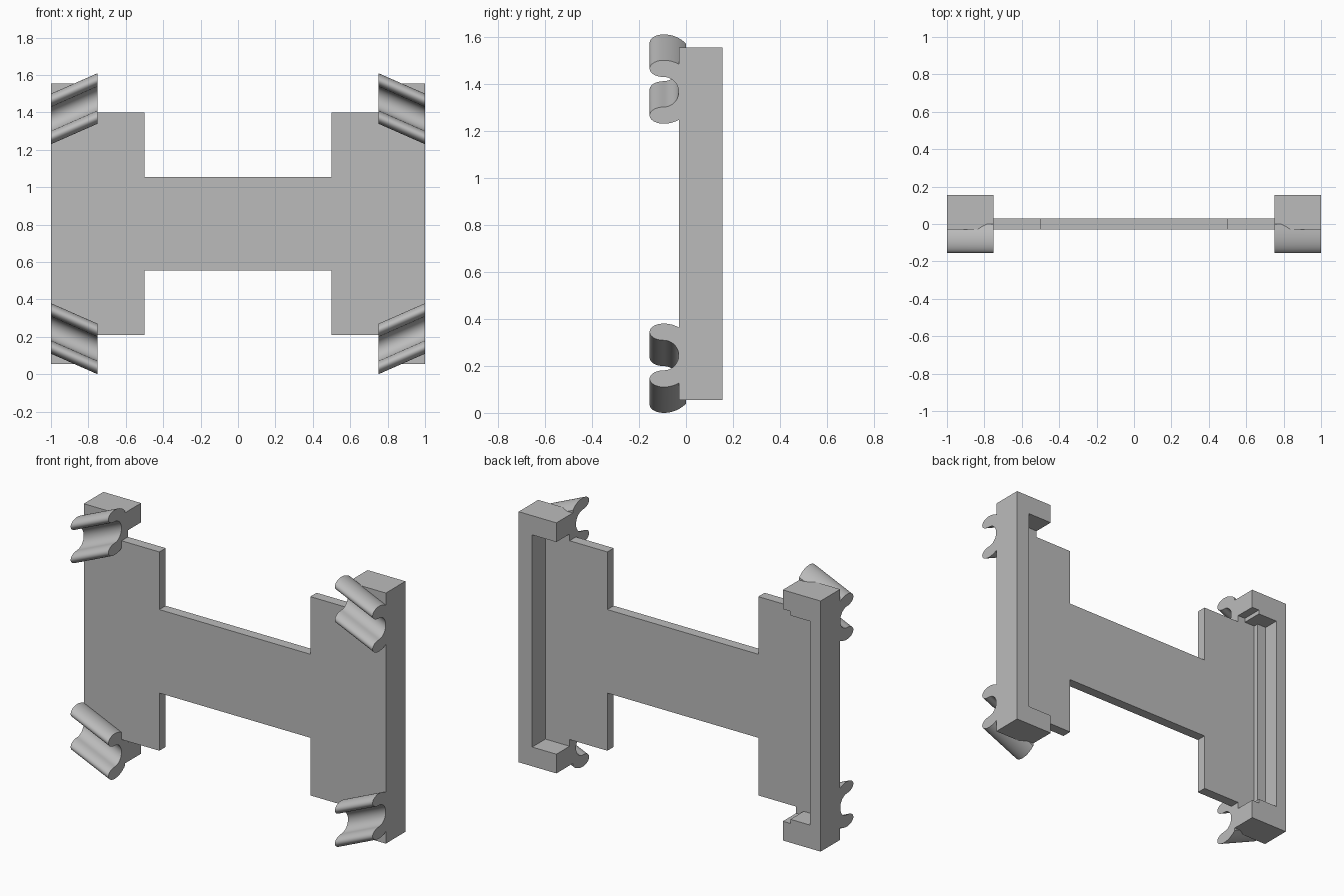
import bpy, bmesh, math

old = bpy.data.objects.get("Cube")
if old:
    bpy.data.objects.remove(old, do_unlink=True)

grey = bpy.data.materials.new("plain_grey")
grey.use_nodes = True
colour = (0.5, 0.5, 0.5, 1)
grey.diffuse_color = colour
grey.node_tree.nodes["Principled BSDF"].inputs["Base Color"].default_value = colour

MID = 0.805      # height of the horizontal symmetry plane
HALF = 0.75      # half height of the end brackets
FRONT, BACK, RIM = -0.03, 0.03, 0.155


def loft(name, start, end):
    """Solid between two matching closed outlines."""
    bm = bmesh.new()
    a = [bm.verts.new(p) for p in start]
    b = [bm.verts.new(p) for p in end]
    bm.faces.new(a)
    bm.faces.new(b)
    n = len(a)
    for i in range(n):
        j = (i + 1) % n
        bm.faces.new((a[i], a[j], b[j], b[i]))
    bmesh.ops.recalc_face_normals(bm, faces=bm.faces)
    mesh = bpy.data.meshes.new(name)
    bm.to_mesh(mesh)
    bm.free()
    mesh.materials.append(grey)
    obj = bpy.data.objects.new(name, mesh)
    bpy.context.collection.objects.link(obj)
    return obj


def slab(name, outline, y0, y1):
    """Extrude an outline of (x, height from the middle) along y."""
    return loft(name, [(x, y0, MID + h) for x, h in outline],
                [(x, y1, MID + h) for x, h in outline])


def both_halves(upper):
    """Complete an outline by mirroring its upper half downwards."""
    return upper + [(x, -h) for x, h in reversed(upper)]


def apply_modifier(obj, kind, **settings):
    mod = obj.modifiers.new(kind.title(), kind)
    for key, value in settings.items():
        setattr(mod, key, value)
    bpy.context.view_layer.objects.active = obj
    bpy.ops.object.modifier_apply(modifier=mod.name)


# H-shaped plate, with full-height strips behind the clips
side = [(0.5, 0.25), (0.5, 0.595), (0.75, 0.595), (0.75, HALF), (1, HALF)]
upper = [(-x, h) for x, h in reversed(side)] + side
plate = slab("main_plate", both_halves(upper), FRONT, BACK)

# C-shaped brackets on the back, open towards the centre
left_rim = [(0.91, 0.635), (0.75, 0.635), (0.75, HALF), (1, HALF)]
right_rim = [(-0.93, 0.61), (-0.8, 0.61), (-0.8, 0.635), (-0.75, 0.635),
             (-0.75, HALF), (-1, HALF)]
ledge = [(-0.94, 0.62), (-0.87, 0.62)]
parts = [
    slab("left_bracket", both_halves(left_rim), 0, RIM),
    slab("right_bracket", both_halves(right_rim), 0, RIM),
    slab("right_ledge", both_halves(ledge), 0, 0.06),
]
for part in parts:
    apply_modifier(plate, "BOOLEAN", operation="UNION", solver="EXACT", object=part)
    bpy.data.objects.remove(part, do_unlink=True)
apply_modifier(plate, "DECIMATE", decimate_type="DISSOLVE", angle_limit=math.radians(1))


def arc(cy, ch, ry, rh, first, last, steps=14):
    """Points (y, height) on an elliptical arc, angles in degrees from +y."""
    points = []
    for i in range(steps + 1):
        t = math.radians(first + (last - first) * i / steps)
        points.append((cy + ry * math.cos(t), ch + rh * math.sin(t)))
    return points


# Clip section: round socket between two blunt arms, closed inside the plate
AXIS, HOLE, OUTER = -0.095, 0.064, 0.135
ARM = (OUTER - HOLE) / 2
root = math.degrees(math.acos(-AXIS / OUTER))
section = (
    arc(AXIS, 0, OUTER, OUTER, root, 90)
    + arc(AXIS, HOLE + ARM, 0.06, ARM, 90, 270)[1:]
    + arc(AXIS, 0, HOLE, HOLE, 90, -90, 24)[1:]
    + arc(AXIS, -HOLE - ARM, 0.06, ARM, 90, 270)[1:]
    + arc(AXIS, 0, OUTER, OUTER, -90, -root)[1:]
)

# Four slanted clips, one at each corner
for sx, side_name in ((1, "left"), (-1, "right")):
    for sz, level in ((1, "upper"), (-1, "lower")):
        ends = [[(sx * x, y, MID + sz * (rise + h)) for y, h in section]
                for x, rise in ((0.75, 0.67), (1, 0.56))]
        clip = loft(f"{level}_{side_name}_clip", *ends)
        bpy.ops.object.select_all(action="DESELECT")
        clip.select_set(True)
        bpy.context.view_layer.objects.active = clip
        bpy.ops.object.shade_smooth_by_angle(angle=math.radians(35))
